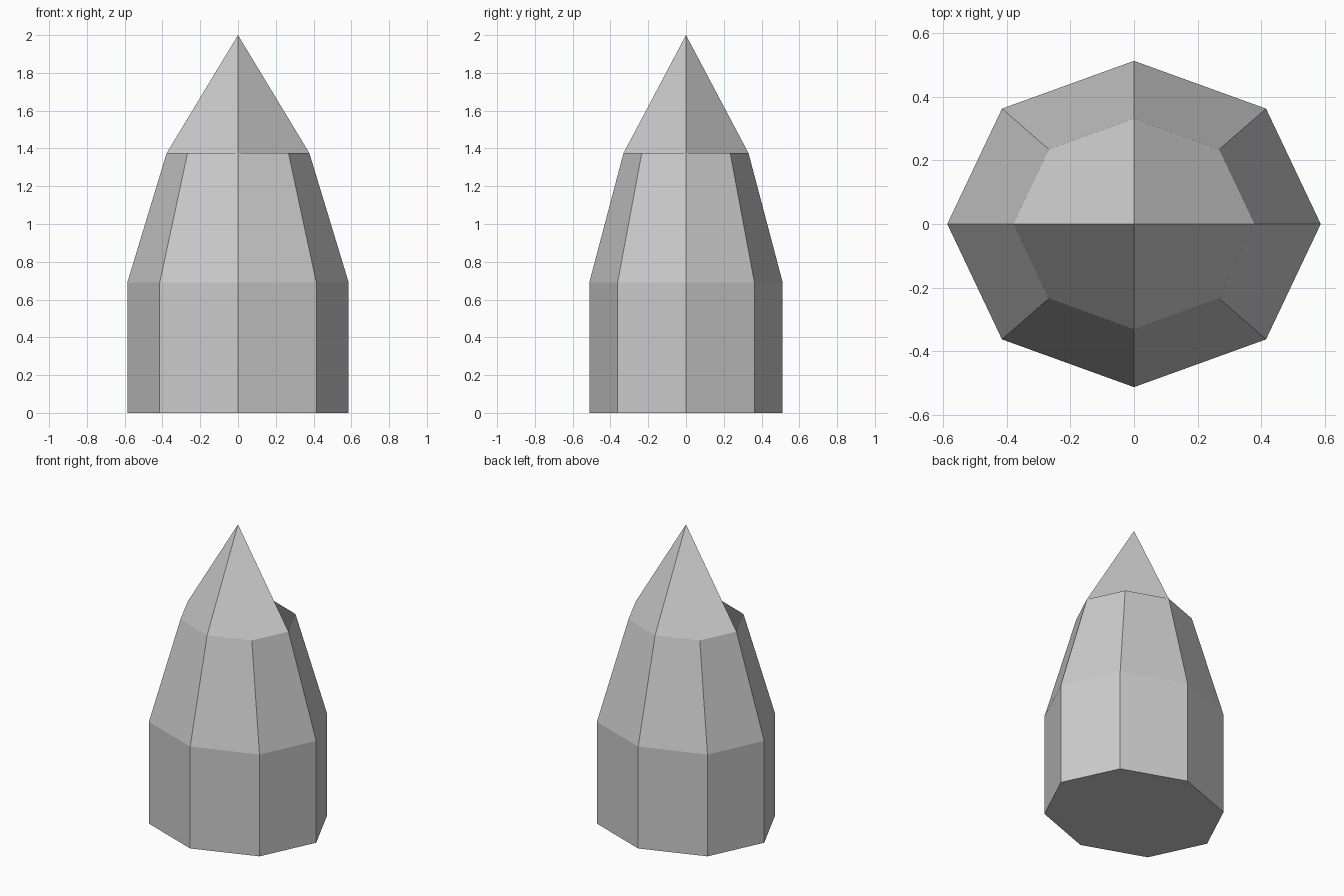
import bpy, bmesh, math

if "Cube" in bpy.data.objects:
    bpy.data.objects.remove(bpy.data.objects["Cube"])

SIDES = 8
bm = bmesh.new()


def ring(rx, ry, z):
    """Elliptical eight-sided ring, first vertex on the +x axis."""
    return [bm.verts.new((rx * math.cos(2 * math.pi * i / SIDES),
                          ry * math.sin(2 * math.pi * i / SIDES), z))
            for i in range(SIDES)]


# Straight lower body and tapered shoulder
rings = [ring(0.586, 0.512, 0.0), ring(0.586, 0.512, 0.69), ring(0.378, 0.331, 1.375)]
for low, high in zip(rings, rings[1:]):
    for i in range(SIDES):
        j = (i + 1) % SIDES
        bm.faces.new((low[i], low[j], high[j], high[i]))

# Closed base
bm.faces.new(rings[0][::-1])

# Four-sided tip: each folded quad spans two ring segments, creased axis to axis
apex = bm.verts.new((0, 0, 2))
top = rings[-1]
for i in range(0, SIDES, 2):
    bm.faces.new((top[i], top[i + 1], top[(i + 2) % SIDES], apex))

mesh = bpy.data.meshes.new("pointed_body")
bm.to_mesh(mesh)
bm.free()
body = bpy.data.objects.new("pointed_body", mesh)
bpy.context.collection.objects.link(body)
